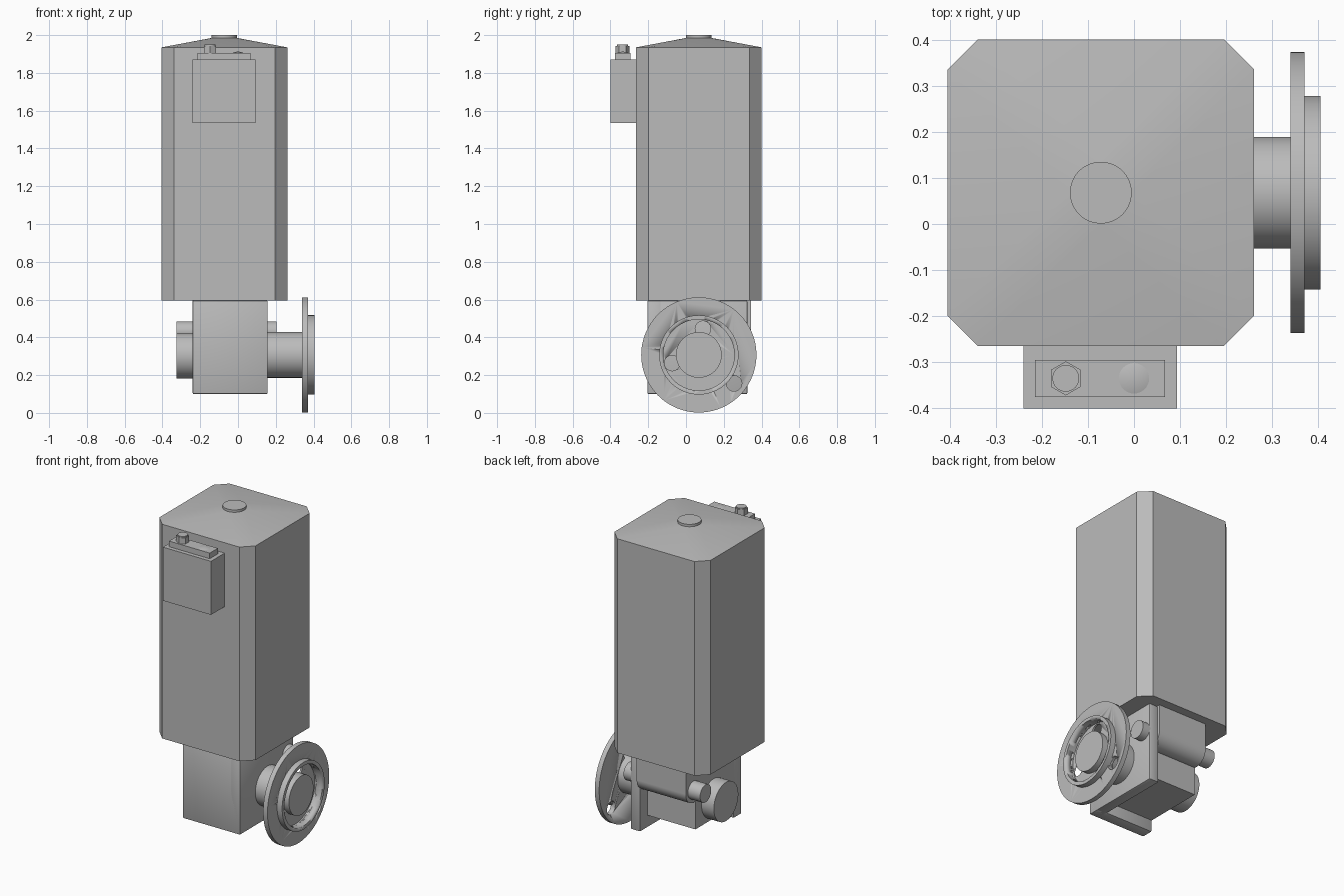
import bpy, bmesh
from math import pi, cos, sin, radians
from mathutils import Matrix, Vector

if "Cube" in bpy.data.objects:
    bpy.data.objects.remove(bpy.data.objects["Cube"], do_unlink=True)

grey = bpy.data.materials.new("machine grey")
grey.use_nodes = True
COLOUR = (0.5, 0.5, 0.5, 1)
grey.diffuse_color = COLOUR
grey.node_tree.nodes["Principled BSDF"].inputs["Base Color"].default_value = COLOUR


def finish(name, bm):
    bmesh.ops.recalc_face_normals(bm, faces=bm.faces)
    mesh = bpy.data.meshes.new(name)
    bm.to_mesh(mesh)
    bm.free()
    mesh.materials.append(grey)
    ob = bpy.data.objects.new(name, mesh)
    bpy.context.collection.objects.link(ob)
    bpy.ops.object.select_all(action="DESELECT")
    ob.select_set(True)
    bpy.context.view_layer.objects.active = ob
    bpy.ops.object.shade_smooth_by_angle(angle=radians(30))
    return ob


def box(name, x, y, z, bevel=0):
    lo, hi = Vector((x[0], y[0], z[0])), Vector((x[1], y[1], z[1]))
    bm = bmesh.new()
    bmesh.ops.create_cube(bm, size=1, matrix=Matrix.Translation((lo + hi) / 2)
                          @ Matrix.Diagonal((hi - lo).to_4d()))
    if bevel:
        bmesh.ops.bevel(bm, geom=bm.edges[:], offset=bevel, segments=2,
                        profile=0.5, affect="EDGES")
    return finish(name, bm)


def cylinder(name, axis, at, span, r, sides=64, r_top=None):
    """Cylinder or cone along x (at = y, z) or z (at = x, y)."""
    mid = sum(span) / 2
    if axis == "x":
        m = Matrix.Translation((mid, *at)) @ Matrix.Rotation(pi / 2, 4, "Y")
    else:
        m = Matrix.Translation((*at, mid))
    bm = bmesh.new()
    bmesh.ops.create_cone(bm, cap_ends=True, segments=sides, radius1=r,
                          radius2=r if r_top is None else r_top,
                          depth=span[1] - span[0], matrix=m)
    return finish(name, bm)


def cut(target, cutter):
    cutter.hide_render = True
    cutter.hide_viewport = True
    mod = target.modifiers.new("cut", "BOOLEAN")
    mod.operation, mod.solver, mod.object = "DIFFERENCE", "EXACT", cutter


# Motor housing: chamfered square column whose roof tapers into a circle
CX, CY = -0.072, 0.068
HALF, INNER, CAP_R, STEPS = 0.333, 0.267, 0.067, 8
bm = bmesh.new()
corners = []
for q in range(4):
    turn = Matrix.Rotation(q * pi / 2, 2)
    corners += [turn @ Vector((HALF, INNER)), turn @ Vector((INNER, HALF))]
low, high = [[bm.verts.new((CX + c.x, CY + c.y, z)) for c in corners]
             for z in (0.595, 1.935)]
count = 8 * STEPS
ring = [bm.verts.new((CX + CAP_R * cos(2 * pi * i / count),
                      CY + CAP_R * sin(2 * pi * i / count), 1.985))
        for i in range(count)]
bm.faces.new(low)
bm.faces.new(ring)
for i in range(8):
    j = (i + 1) % 8
    bm.faces.new((low[i], low[j], high[j], high[i]))
    bm.faces.new((high[i], high[j], ring[j * STEPS]))
    for k in range(i * STEPS, (i + 1) * STEPS):
        bm.faces.new((high[i], ring[(k + 1) % count], ring[k]))
finish("motor_housing", bm)
cylinder("roof_cap", "z", (CX, CY), (1.98, 2.0), CAP_R)

# Terminal box with its lid and fittings
box("terminal_box", (-0.24, 0.093), (-0.40, -0.265), (1.535, 1.87))
box("terminal_lid", (-0.215, 0.067), (-0.375, -0.295), (1.87, 1.905))
cylinder("gland_nut", "z", (-0.148, -0.335), (1.905, 1.943), 0.037, 6)
cylinder("gland_top", "z", (-0.148, -0.335), (1.943, 1.95), 0.029, 32)
cylinder("lid_cone", "z", (0, -0.335), (1.905, 1.914), 0.033, 32, 0)

# Gearbox: front and side plates around a raised core
box("front_plate", (-0.24, 0.157), (-0.205, -0.13), (0.10, 0.595), 0.006)
box("side_plate", (0.09, 0.157), (-0.205, 0.325), (0.10, 0.595), 0.006)
box("gearbox_core", (-0.24, 0.10), (-0.14, 0.25), (0.175, 0.595))
box("worm_housing_top", (-0.24, 0.10), (0.20, 0.345), (0.43, 0.595))
cylinder("worm_housing", "x", (0.265, 0.43), (-0.24, 0.10), 0.08)
cylinder("worm_shaft", "x", (0.27, 0.43), (-0.325, 0.205), 0.055, 48)

# Output shaft and flange
SHAFT = (0.068, 0.307)
cylinder("rear_bearing", "x", (0.068, 0.302), (-0.325, -0.20), 0.121)
cylinder("output_shaft", "x", SHAFT, (0.10, 0.39), 0.121)
flange = cylinder("flange", "x", SHAFT, (0.34, 0.37), 0.305, 96)
spigot = cylinder("flange_spigot", "x", SHAFT, (0.36, 0.405), 0.21, 96)
recess = cylinder("recess_cutter", "x", SHAFT, (0.352, 0.45), 0.188, 96)
cut(flange, recess)
cut(spigot, recess)
for angle, reach in ((81, 0.14), (197, 0.148), (321, 0.24)):
    a = radians(angle)
    spot = (SHAFT[0] + reach * cos(a), SHAFT[1] + reach * sin(a))
    cut(flange, cylinder("bolt_hole_cutter", "x", spot, (0.3, 0.372), 0.041, 32))
